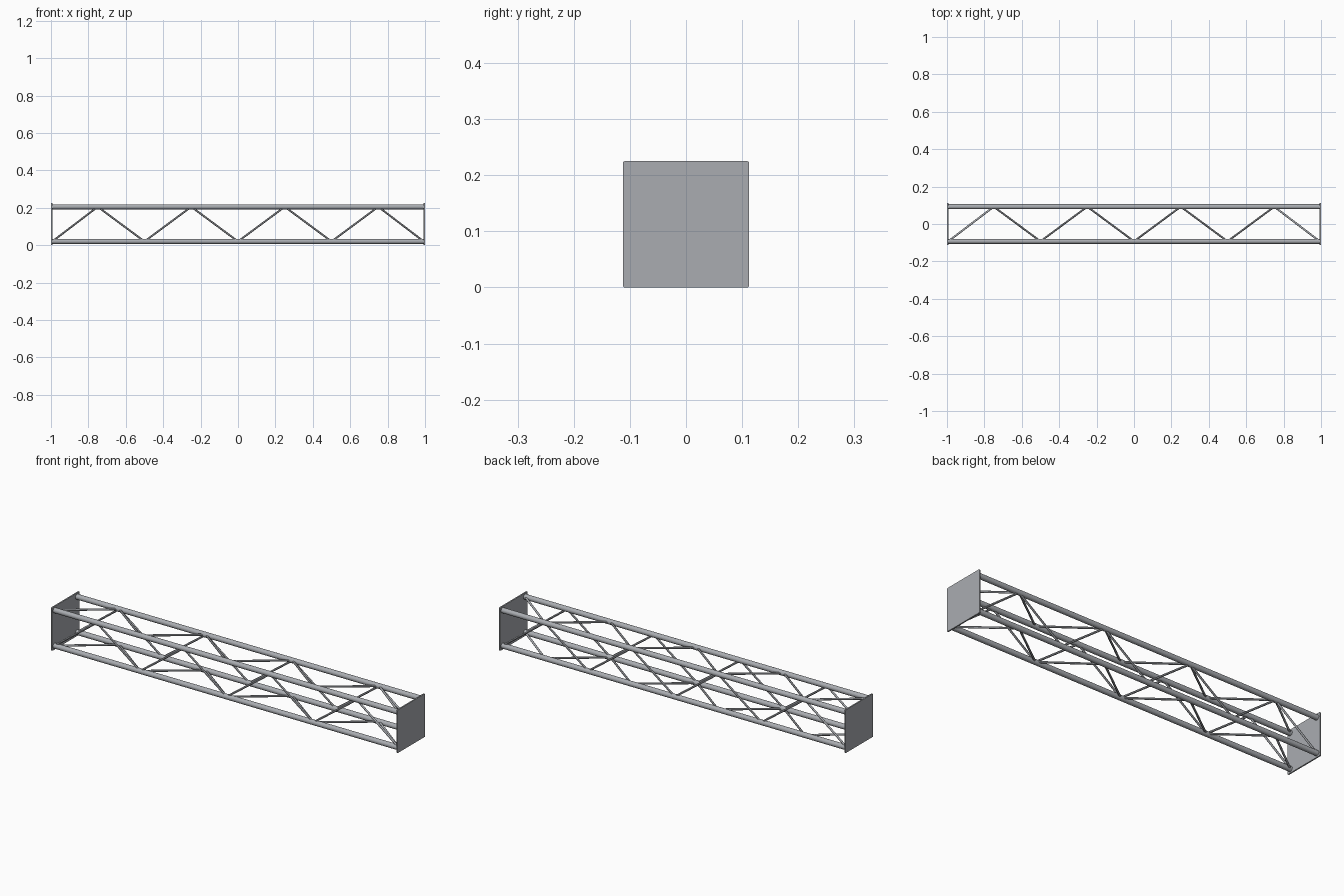
import bpy
from mathutils import Vector

if "Cube" in bpy.data.objects:
    bpy.data.objects.remove(bpy.data.objects["Cube"])

HALF = 1.0          # half length
PLATE = 0.225       # end plate size
THICK = 0.007       # end plate thickness
C = 0.0925          # chord offset from the centre line
CHORD_R = 0.0135
BRACE_R = 0.0052
MID = PLATE / 2
BAYS = 8

metal = bpy.data.materials.new("grey aluminium")
metal.diffuse_color = (0.40, 0.415, 0.44, 1)
metal.use_nodes = True
metal.node_tree.nodes["Principled BSDF"].inputs["Base Color"].default_value = metal.diffuse_color


def tube(name, a, b, radius, sides):
    a, b = Vector(a), Vector(b)
    d = b - a
    bpy.ops.mesh.primitive_cylinder_add(vertices=sides, radius=radius,
                                        depth=d.length, location=(a + b) / 2)
    ob = bpy.context.object
    ob.name = name
    ob.rotation_euler = d.to_track_quat('Z', 'Y').to_euler()
    ob.data.materials.append(metal)
    bpy.ops.object.shade_smooth_by_angle()
    return ob


# Square end plates with slightly rounded corners
for side, name in ((-1, "left_end_plate"), (1, "right_end_plate")):
    bpy.ops.mesh.primitive_cube_add(size=1, location=(side * (HALF - THICK / 2), 0, MID))
    plate = bpy.context.object
    plate.name = name
    plate.scale = (THICK, PLATE, PLATE)
    bpy.ops.object.transform_apply(location=False, rotation=False, scale=True)
    plate.data.materials.append(metal)
    bevel = plate.modifiers.new("rounded_corners", 'BEVEL')
    bevel.width = 0.003
    bevel.segments = 2
    bevel.limit_method = 'WEIGHT'
    weights = plate.data.attributes.new("bevel_weight_edge", 'FLOAT', 'EDGE')
    for e in plate.data.edges:
        p, q = (plate.data.vertices[i].co for i in e.vertices)
        weights.data[e.index].value = 1.0 if abs(p.x - q.x) > THICK / 2 else 0.0

# Four main chords
END = HALF - THICK / 2
for y in (-C, C):
    for z in (-C, C):
        name = ("front" if y < 0 else "back") + ("_lower" if z < 0 else "_upper") + "_chord"
        tube(name, (-END, y, MID + z), (END, y, MID + z), CHORD_R, 24)

# Zigzag braces on all four long sides, from chord centre to chord centre
step = 2 * HALF / BAYS
for i in range(BAYS):
    s = -C if i % 2 == 0 else C
    x0 = max(-HALF + i * step, -HALF + THICK)
    x1 = min(-HALF + (i + 1) * step, HALF - THICK)
    for t, upright, flat in ((-C, "front", "bottom"), (C, "back", "top")):
        tube(f"{upright}_brace", (x0, t, MID + s), (x1, t, MID - s), BRACE_R, 12)
        tube(f"{flat}_brace", (x0, s, MID + t), (x1, -s, MID + t), BRACE_R, 12)
